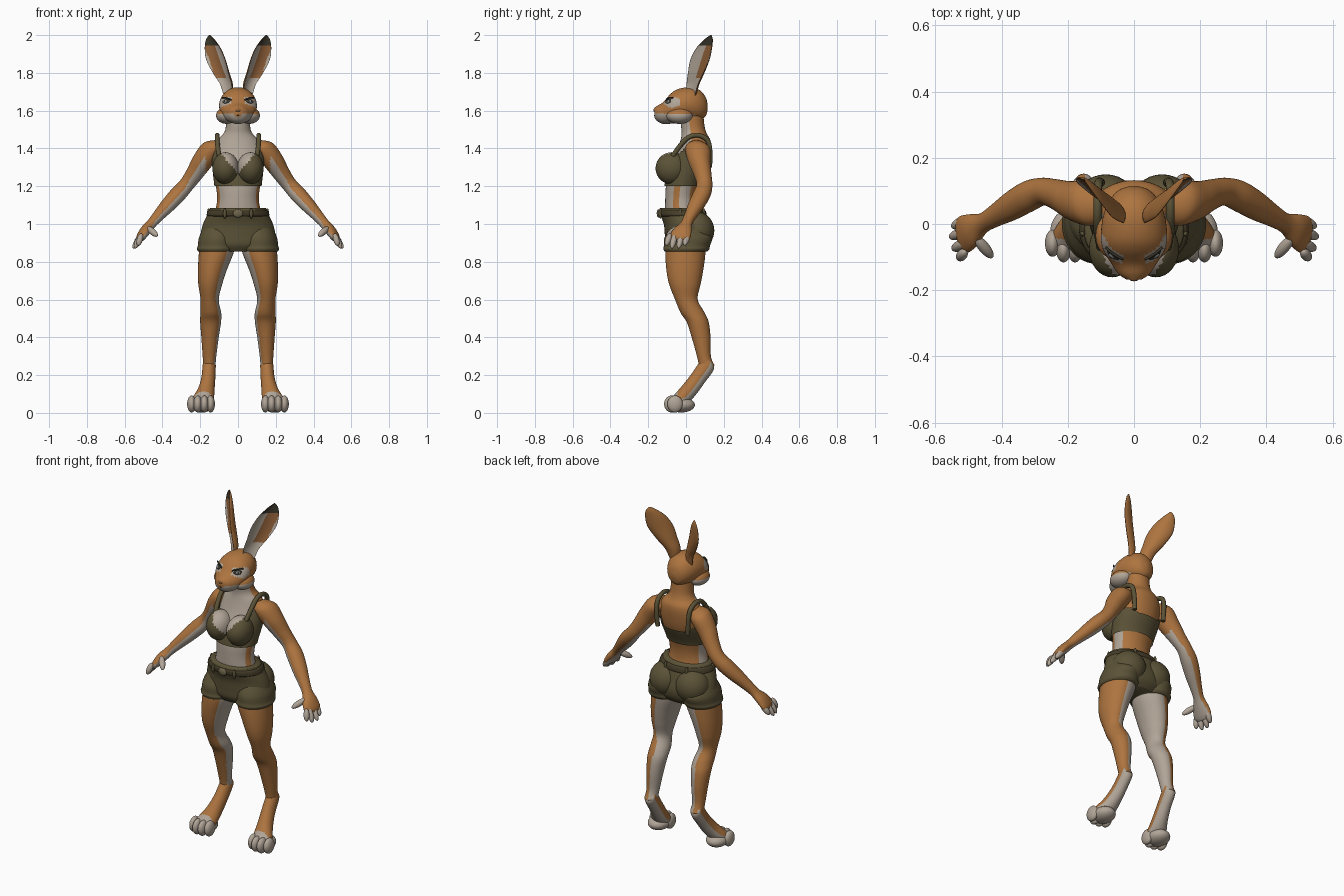
import bpy, bmesh, math
from mathutils import Vector, Matrix

cube = bpy.data.objects.get("Cube")
if cube:
    bpy.data.objects.remove(cube, do_unlink=True)

COLOURS = {
    "orange_fur": (.42, .175, .05), "pale_fur": (.44, .375, .31),
    "inner_ear_brown": (.27, .115, .04), "olive_cloth": (.105, .085, .038),
    "dark_belt": (.06, .047, .022), "dark_marking": (.04, .035, .022),
    "buckle_brass": (.16, .13, .07), "iris_grey": (.2, .23, .25),
}
MATS = {}
for key, rgb in COLOURS.items():
    m = bpy.data.materials.new(key)
    m.use_nodes = True
    m.diffuse_color = (*rgb, 1)
    shader = m.node_tree.nodes["Principled BSDF"]
    shader.inputs["Base Color"].default_value = (*rgb, 1)
    shader.inputs["Roughness"].default_value = .8
    MATS[key] = m

X, Y, Z = Vector((1, 0, 0)), Vector((0, 1, 0)), Vector((0, 0, 1))


def finish(name, bm, paint, mirror, keep=None):
    """Turn a bmesh into a smooth object, trimmed and coloured by rule."""
    bmesh.ops.recalc_face_normals(bm, faces=bm.faces)
    if keep:
        cut = [f for f in bm.faces if not keep(f.calc_center_median(), f.normal)]
        bmesh.ops.delete(bm, geom=cut, context='FACES')
    mesh = bpy.data.meshes.new(name)
    bm.to_mesh(mesh)
    bm.free()
    obj = bpy.data.objects.new(name, mesh)
    bpy.context.collection.objects.link(obj)
    slots = []
    for p in mesh.polygons:
        key = paint if isinstance(paint, str) else paint(p.center, p.normal)
        if key not in slots:
            slots.append(key)
            mesh.materials.append(MATS[key])
        p.material_index = slots.index(key)
    mesh.shade_smooth()
    if mirror:
        obj.modifiers.new("Mirror", 'MIRROR')
    return obj


def smooth_path(points, steps):
    """Catmull-Rom interpolation of the station tuples."""
    out = []
    for i in range(len(points) - 1):
        a, b, c, d = (points[min(max(i + k, 0), len(points) - 1)] for k in (-1, 0, 1, 2))
        for s in range(steps):
            t = s / steps
            out.append([q + .5 * t * (r - p + t * (2*p - 5*q + 4*r - w + t * (3*(q - r) + w - p)))
                        for p, q, r, w in zip(a, b, c, d)])
    return out + [list(points[-1])]


def loft(name, stations, paint, u=X, v=Y, mirror=False, grow=0, cup=0, keep=None, steps=7, sides=48):
    """Skin oval rings given as (x, y, z, radius along u, radius along v)."""
    bm, rings = bmesh.new(), []
    for x, y, z, ru, rv in smooth_path(stations, steps):
        ru, rv = max(ru, .002) + grow, max(rv, .002) + grow
        ring = []
        for k in range(sides):
            a = math.tau * k / sides
            ca, sa = math.cos(a), math.sin(a)
            if cup:  # hollow the side facing v
                sa = -.3 * sa if sa > 0 else sa
            ring.append(bm.verts.new(Vector((x, y, z)) + u * ru * ca + v * (rv * sa + cup * ru * ca * ca)))
        rings.append(ring)
    for r, s in zip(rings, rings[1:]):
        for k in range(sides):
            j = (k + 1) % sides
            bm.faces.new((r[k], r[j], s[j], s[k]))
    bm.faces.new(rings[0])
    bm.faces.new(rings[-1])
    return finish(name, bm, paint, mirror, keep)


def blob(name, loc, radii, paint, mirror=True, aim=Z):
    """Ellipsoid whose own z axis points along aim."""
    bm = bmesh.new()
    bmesh.ops.create_uvsphere(bm, u_segments=32, v_segments=20, radius=1)
    turn = Vector(aim).to_track_quat('Z', 'Y').to_matrix().to_4x4()
    bm.transform(Matrix.Translation(loc) @ turn @ Matrix.Diagonal((*radii, 1)))
    return finish(name, bm, paint, mirror)


def digit(name, start, end, radius, paint="pale_fur"):
    a, b = Vector(start), Vector(end)
    blob(name, (a + b) / 2, (radius, radius, (b - a).length / 2 + radius), paint, aim=b - a)


def cord(name, points, radius, colour, mirror=True):
    data = bpy.data.curves.new(name, 'CURVE')
    data.dimensions, data.bevel_depth, data.use_fill_caps = '3D', radius, True
    line = data.splines.new('NURBS')
    line.points.add(len(points) - 1)
    for p, co in zip(line.points, points):
        p.co = (*co, 1)
    line.use_endpoint_u = True
    line.order_u = 3
    data.materials.append(MATS[colour])
    obj = bpy.data.objects.new(name, data)
    bpy.context.collection.objects.link(obj)
    if mirror:
        obj.modifiers.new("Mirror", 'MIRROR')


def pick(test, yes, no="orange_fur"):
    return yes if test else no


# Torso and neck
def torso_paint(c, n):
    if c.z > 1.24:
        return pick(n.y < -.25, "pale_fur")
    return pick(n.y < -.55 or -.1 < n.y < .55, "pale_fur")


TORSO = [(0, 0, .95, .14, .1), (0, -.02, 1.05, .125, .09), (0, -.025, 1.13, .11, .085),
         (0, -.015, 1.21, .118, .09), (0, .015, 1.3, .128, .1), (0, .04, 1.38, .13, .09),
         (0, .05, 1.44, .112, .08), (0, .043, 1.48, .076, .066), (0, .036, 1.52, .064, .062),
         (0, .03, 1.6, .064, .06)]
loft("torso", TORSO, torso_paint)


# Top with cups, band and shoulder straps
def neckline(c):
    return c.z < (1.265 + 1.2 * abs(c.x) if c.y < .03 else 1.3 + .5 * max(abs(c.x) - .06, 0))


loft("top_band", TORSO, "olive_cloth", grow=.008, steps=10,
     keep=lambda c, n: c.z > 1.205 and c.z < 1.41 and neckline(c))
blob("bust", (.066, -.075, 1.295), (.07, .086, .085),
     lambda c, n: pick(neckline(c), "olive_cloth", "pale_fur"))
cord("shoulder_straps", [(.1, -.07, 1.36), (.11, -.03, 1.42), (.11, .02, 1.468), (.11, .08, 1.472),
                         (.108, .135, 1.43), (.1, .125, 1.3)], .013, "olive_cloth")

# Shorts, belt and buckle
loft("shorts", [(0, -.025, 1.085, .148, .112), (0, -.02, 1.06, .157, .12), (0, 0, 1.0, .185, .118),
                (0, .01, .94, .198, .122), (0, .008, .89, .19, .115), (0, .005, .855, .13, .09)],
     "olive_cloth")
loft("shorts_legs", [(.1, .01, .99, .08, .09), (.11, .012, .93, .096, .125), (.113, .005, .885, .1, .122),
                     (.114, .002, .868, .104, .122), (.114, 0, .855, .098, .114)],
     "olive_cloth", mirror=True)
blob("shorts_seat", (.085, .055, .965), (.098, .095, .1), "olive_cloth")
loft("belt", [(0, -.022, 1.075, .152, .12), (0, -.021, 1.068, .16, .126), (0, -.018, 1.048, .166, .127),
              (0, -.017, 1.04, .16, .12)], "dark_belt")
blob("buckle", (0, -.145, 1.056), (.026, .01, .022), "buckle_brass", mirror=False)
for i, (x, y) in enumerate([(.07, -.136), (.155, -.03), (.07, .094)]):
    blob("belt_loop_%d" % i, (x, y, 1.056), (.009, .009, .027), "olive_cloth")


# Legs: pale on the inside and behind
def leg_paint(c, n):
    limit = .3 if c.z > .6 else .42
    return pick(-.88 * n.x + .4 * n.y > limit, "pale_fur")


loft("legs", [(.11, 0, .92, .09, .1), (.115, -.003, .85, .092, .106), (.135, -.006, .76, .077, .098),
              (.147, -.006, .68, .063, .083), (.15, .002, .6, .048, .06), (.144, .035, .53, .055, .064),
              (.145, .062, .48, .055, .058), (.148, .08, .4, .046, .05), (.151, .095, .3, .036, .037),
              (.152, .11, .25, .033, .042)], leg_paint, mirror=True)


# Feet with raised heels, and toes
def foot_paint(c, n):
    return pick(c.y < -.045 or .8 * n.y - .6 * n.z > .25, "pale_fur")


loft("feet", [(.152, .115, .29, .026, .02), (.152, .116, .26, .034, .042), (.157, .065, .185, .037, .042),
              (.168, .02, .125, .044, .043), (.183, -.02, .08, .056, .042), (.194, -.055, .052, .06, .034),
              (.196, -.075, .04, .04, .02)], foot_paint, v=Vector((0, .77, -.64)), mirror=True)
blob("foot_pads", (.193, -.025, .042), (.06, .072, .04), "pale_fur")
for i, (x, y) in enumerate([(.145, -.06), (.178, -.075), (.213, -.075), (.246, -.058)]):
    blob("toe_%d" % i, (x, y, .047), (.023, .041, .045), "pale_fur")


# Arms and palms: pale underneath
def arm_paint(c, n):
    return pick(n.dot(Vector((-.45, -.35, -.8))) > .38 and c.x > .17, "pale_fur")


loft("arms", [(.09, .06, 1.42, .045, .04), (.14, .062, 1.395, .068, .055), (.19, .07, 1.33, .06, .054),
              (.235, .088, 1.26, .048, .045), (.275, .098, 1.205, .042, .04), (.32, .083, 1.155, .047, .043),
              (.37, .055, 1.1, .044, .039), (.42, .025, 1.045, .034, .031), (.457, .002, 1.003, .031, .026),
              (.49, -.02, .965, .05, .027), (.515, -.032, .93, .056, .022), (.526, -.035, .912, .04, .014)],
     arm_paint, u=Vector((.2, .98, 0)), v=Vector((.78, -.16, .61)), mirror=True)
for i, (y, reach, drop) in enumerate([(.008, .54, .9), (-.025, .547, .885), (-.06, .54, .885), (-.088, .525, .9)]):
    digit("finger_%d" % i, (.515, y, .935), (reach, y - .012, drop), .016)
digit("thumb", (.47, -.05, .975), (.437, -.09, .945), .017)


# Head: orange above, pale jaw and eye patches
def head_paint(c, n):
    patch = ((c.y + .075) / .045) ** 2 + ((c.z - 1.645) / .028) ** 2 < 1 and abs(c.x) > .035
    jaw = c.z < 1.585 - .1 * max(c.y, 0) and c.y < .05
    return pick(patch or jaw, "pale_fur")


loft("head", [(0, .115, 1.62, .01, .012), (0, .103, 1.622, .045, .052), (0, .07, 1.63, .075, .08),
              (0, .02, 1.634, .094, .09), (0, -.04, 1.625, .1, .09), (0, -.08, 1.611, .092, .08),
              (0, -.12, 1.588, .068, .058), (0, -.152, 1.585, .046, .041), (0, -.168, 1.59, .022, .024)],
     head_paint, v=Z)
blob("cheeks", (.06, -.035, 1.575), (.056, .07, .045), head_paint)
blob("nose", (0, -.163, 1.603), (.016, .01, .01), "inner_ear_brown", mirror=False)
cord("mouth", [(0, -.168, 1.575), (.025, -.16, 1.566), (.05, -.135, 1.566)], .0025, "dark_marking")
GAZE = Vector((.62, -.72, .3))
blob("eye_rims", Vector((.062, -.09, 1.647)), (.024, .015, .012), "dark_marking", aim=GAZE)
blob("irises", Vector((.062, -.09, 1.646)) + GAZE * .007, (.013, .01, .008), "iris_grey", aim=GAZE)
blob("pupils", Vector((.062, -.09, 1.646)) + GAZE * .012, (.005, .006, .0045), "dark_marking", aim=GAZE)
cord("brows", [(.034, -.106, 1.655), (.06, -.096, 1.672), (.086, -.07, 1.668)], .004, "dark_marking")

# Ears: cupped leaves opening forward and outward
OPENING, ACROSS = Vector((.7, -.71, 0)), Vector((.71, .7, 0))


def ear_paint(c, n):
    if n.dot(OPENING) < .15:
        return "orange_fur"
    if c.z > 1.945:
        return "dark_marking"
    rise = (c.z - 1.68) / .3
    offset = (c - Vector((.05 + .1 * rise, .03 + .1 * rise, c.z))).dot(ACROSS)
    return pick(c.z < 1.77 or offset < -.02 or offset > .045, "pale_fur", "inner_ear_brown")


loft("ears", [(.05, .03, 1.68, .03, .022), (.058, .04, 1.74, .043, .026), (.083, .06, 1.8, .058, .026),
              (.108, .083, 1.87, .07, .022), (.126, .103, 1.93, .058, .018), (.142, .122, 1.975, .032, .012),
              (.15, .132, 2.0, .004, .004)], ear_paint, u=ACROSS, v=OPENING, mirror=True, cup=.22)
